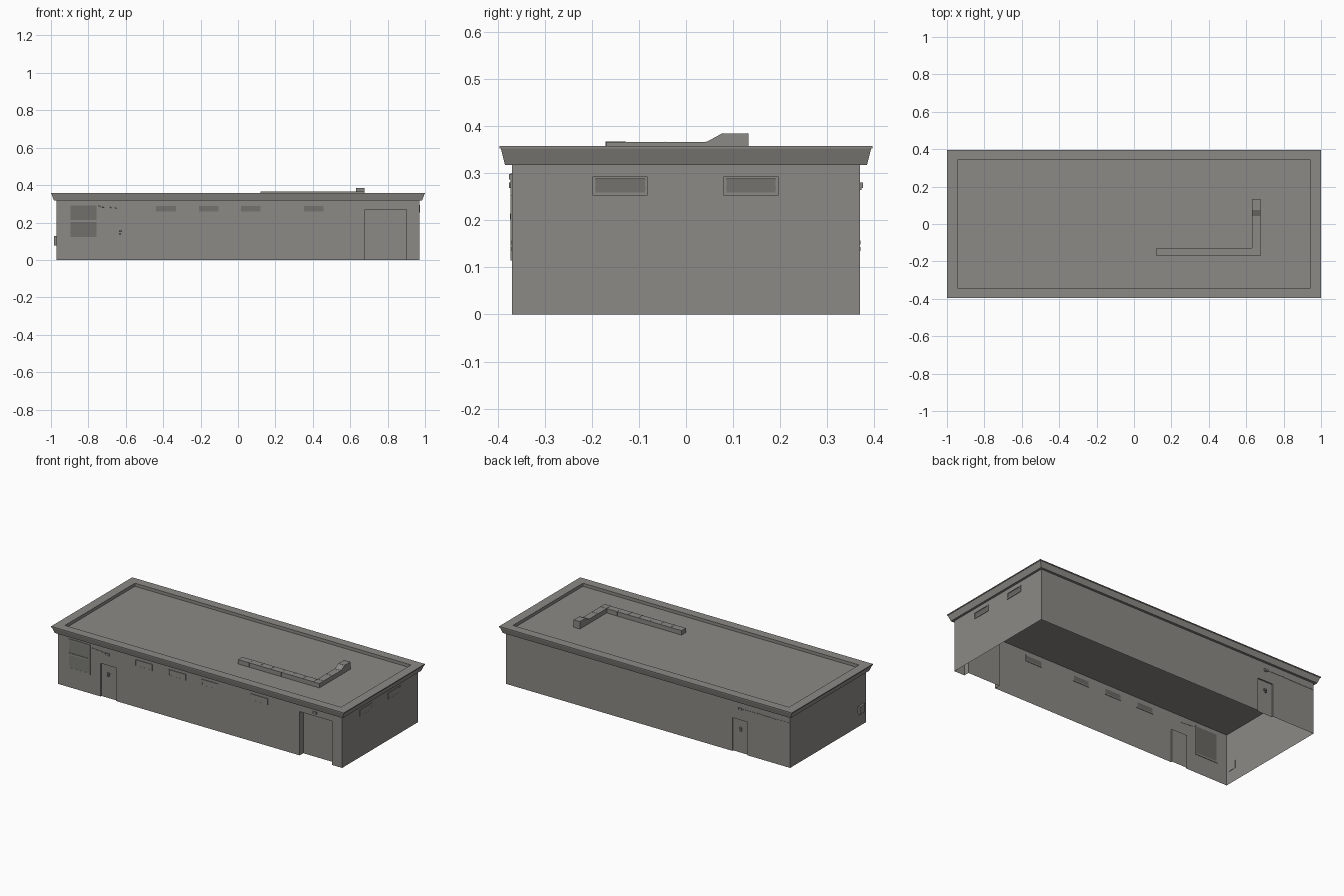
import bpy, bmesh, math
from mathutils import Vector

if "Cube" in bpy.data.objects:
    bpy.data.objects.remove(bpy.data.objects["Cube"])


def material(name, rgb):
    m = bpy.data.materials.new(name)
    m.diffuse_color = (*rgb, 1)
    m.use_nodes = True
    m.node_tree.nodes["Principled BSDF"].inputs["Base Color"].default_value = m.diffuse_color
    return m


CONCRETE = material("concrete grey", (0.26, 0.252, 0.232))
DARK = material("dark grille grey", (0.14, 0.137, 0.125))


def finish(name, bm, mat=CONCRETE):
    mesh = bpy.data.meshes.new(name)
    bm.to_mesh(mesh)
    bm.free()
    mesh.materials.append(mat)
    ob = bpy.data.objects.new(name, mesh)
    bpy.context.collection.objects.link(ob)
    return ob


def add_box(bm, x0, x1, y0, y1, z0, z1):
    v = [bm.verts.new((x, y, z)) for z in (z0, z1)
         for x, y in ((x0, y0), (x1, y0), (x1, y1), (x0, y1))]
    for f in ((3, 2, 1, 0), (4, 5, 6, 7), (0, 1, 5, 4),
              (1, 2, 6, 5), (2, 3, 7, 6), (3, 0, 4, 7)):
        bm.faces.new([v[i] for i in f])


def box(name, *dims, mat=CONCRETE):
    bm = bmesh.new()
    add_box(bm, *dims)
    return finish(name, bm, mat)


WX, WY, WZ = 0.97, 0.369, 0.318


# Walls: open-bottomed single sheets with recessed doorways
def wall(name, y, doors):
    """Long wall at y; doors = (x0, x1, height, depth)."""
    bm = bmesh.new()
    s = -1 if y < 0 else 1

    def quad(*pts):
        if s > 0:
            pts = pts[::-1]
        bm.faces.new([bm.verts.new(p) for p in pts])

    def panel(x0, x1, yy, z0, z1):
        quad((x0, yy, z0), (x1, yy, z0), (x1, yy, z1), (x0, yy, z1))

    x = -WX
    for x0, x1, h, d in doors:
        yi = y - s * d
        panel(x, x0, y, 0, WZ)
        panel(x0, x1, y, h, WZ)
        panel(x0, x1, yi, 0, h)
        quad((x0, y, 0), (x0, yi, 0), (x0, yi, h), (x0, y, h))
        quad((x1, yi, 0), (x1, y, 0), (x1, y, h), (x1, yi, h))
        quad((x0, y, h), (x0, yi, h), (x1, yi, h), (x1, y, h))
        x = x1
    panel(x, WX, y, 0, WZ)
    finish(name, bm)


wall("front_wall", -WY, [(-0.68, -0.575, 0.205, 0.008), (0.68, 0.90, 0.27, 0.035)])
wall("back_wall", WY, [(-0.68, -0.575, 0.205, 0.008)])
for s, name in ((1, "right_wall"), (-1, "left_wall")):
    bm = bmesh.new()
    bm.faces.new([bm.verts.new((s * WX, s * y, z)) for y, z in
                  ((-WY, 0), (WY, 0), (WY, WZ), (-WY, WZ))])
    finish(name, bm)

# Roof slab with sloped fascia and sunken deck
bm = bmesh.new()
rings = []
for hx, hy, z in ((0.984, 0.384, 0.317), (0.997, 0.393, 0.352), (1.0, 0.396, 0.352),
                  (1.0, 0.396, 0.358), (0.943, 0.341, 0.358), (0.943, 0.341, 0.339)):
    rings.append([bm.verts.new((a * hx, b * hy, z))
                  for a, b in ((-1, -1), (1, -1), (1, 1), (-1, 1))])
for r0, r1 in zip(rings, rings[1:]):
    for i in range(4):
        j = (i + 1) % 4
        bm.faces.new((r0[i], r0[j], r1[j], r1[i]))
bm.faces.new(rings[0][::-1])
bm.faces.new(rings[-1])
finish("roof", bm)

# Roof duct: long run, side run with a raised end, and joint flanges
box("duct_long_run", 0.12, 0.675, -0.17, -0.128, 0.339, 0.366)
bm = bmesh.new()
prof = [(-0.128, 0.339), (0.133, 0.339), (0.133, 0.384), (0.076, 0.384),
        (0.043, 0.366), (-0.128, 0.366)]
sides = [[bm.verts.new((x, y, z)) for y, z in prof] for x in (0.632, 0.675)]
bm.faces.new(sides[0][::-1])
bm.faces.new(sides[1])
for i in range(6):
    j = (i + 1) % 6
    bm.faces.new((sides[0][i], sides[0][j], sides[1][j], sides[1][i]))
finish("duct_side_run", bm)
bm = bmesh.new()
for i in range(7):
    x = 0.195 + i * 0.073
    add_box(bm, x - 0.001, x + 0.001, -0.171, -0.127, 0.339, 0.367)
for y, top in ((-0.128, 0.367), (-0.043, 0.367), (0.042, 0.367), (0.077, 0.385), (0.13, 0.385)):
    add_box(bm, 0.631, 0.676, y - 0.001, y + 0.001, 0.339, top)
finish("duct_flanges", bm)


# Louvred openings: four frame bars and tilted slats, built flat facing -y
def louvre(name, w, h, rim, slats, place, angle=0):
    frame, grille = bmesh.new(), bmesh.new()
    a, b = w / 2, h / 2
    for x0, x1, z0, z1 in ((-a, a, b - rim, b), (-a, a, -b, rim - b),
                           (-a, rim - a, rim - b, b - rim), (a - rim, a, rim - b, b - rim)):
        add_box(frame, x0, x1, -0.004, 0.003, z0, z1)
    a, b = a - rim, b - rim
    add_box(grille, -a, a, -0.0006, 0.003, -b, b)
    step = 2 * b / slats
    for i in range(slats):
        z = -b + i * step
        v = [grille.verts.new(p) for p in ((-a, -0.0035, z), (a, -0.0035, z),
                                           (a, -0.0006, z + step), (-a, -0.0006, z + step))]
        grille.faces.new(v)
    for ob in (finish(name + "_frame", frame), finish(name + "_slats", grille, DARK)):
        ob.location = place
        ob.rotation_euler.z = angle


for i, x in enumerate((-0.385, -0.157, 0.068, 0.405)):
    louvre(f"front_vent_{i + 1}", 0.117, 0.04, 0.006, 5, (x, -WY, 0.273))
for i, y in enumerate((-0.14, 0.138)):
    louvre(f"side_vent_{i + 1}", 0.117, 0.04, 0.006, 5, (WX, y, 0.273), math.pi / 2)
louvre("shutter_window", 0.155, 0.185, 0.009, 14, (-0.826, -WY, 0.207))
box("shutter_crossbar", -0.895, -0.757, -0.374, -0.368, 0.202, 0.214)


# Wall lamps above doors: hooded box with a bulb plate
def lamp(name, x, s, z):
    bm = bmesh.new()
    y = s * WY
    add_box(bm, x - 0.012, x + 0.012, min(y, y + s * 0.007), max(y, y + s * 0.007), z - 0.006, z + 0.006)
    add_box(bm, x - 0.009, x + 0.009, min(y, y + s * 0.004), max(y, y + s * 0.004), z - 0.01, z - 0.006)
    finish(name, bm)


lamp("front_lamp", -0.63, -1, 0.274)
lamp("wide_door_lamp", 0.785, -1, 0.292)
lamp("back_lamp", -0.63, 1, 0.274)


# Cables along the wall
def cable(name, pts):
    cu = bpy.data.curves.new(name, 'CURVE')
    cu.dimensions = '3D'
    cu.bevel_depth = 0.0015
    cu.bevel_resolution = 1
    sp = cu.splines.new('POLY')
    sp.points.add(len(pts) - 1)
    for p, c in zip(sp.points, pts):
        p.co = (*c, 1)
    cu.materials.append(CONCRETE)
    bpy.context.collection.objects.link(bpy.data.objects.new(name, cu))


cable("front_cable", [(-0.745, -WY, 0.291), (-0.73, -WY, 0.283), (-0.69, -WY, 0.281), (-0.64, -WY, 0.276)])
cable("back_cable", [(-0.64, WY, 0.276), (-0.75, WY, 0.277), (-0.86, WY, 0.275), (-0.965, WY, 0.276)])

# Door handles, lock plates, meter box
for s, name in ((-1, "front"), (1, "back")):
    y = s * (WY - 0.008)
    bm = bmesh.new()
    y0, y1 = sorted((y, y + s * 0.009))
    add_box(bm, -0.637, -0.621, y0, y1, 0.148, 0.157)
    add_box(bm, -0.637, -0.626, y0, y1, 0.135, 0.143)
    finish(name + "_door_handle", bm)
box("meter_box", -0.983, -0.968, -0.345, -0.295, 0.078, 0.127)
